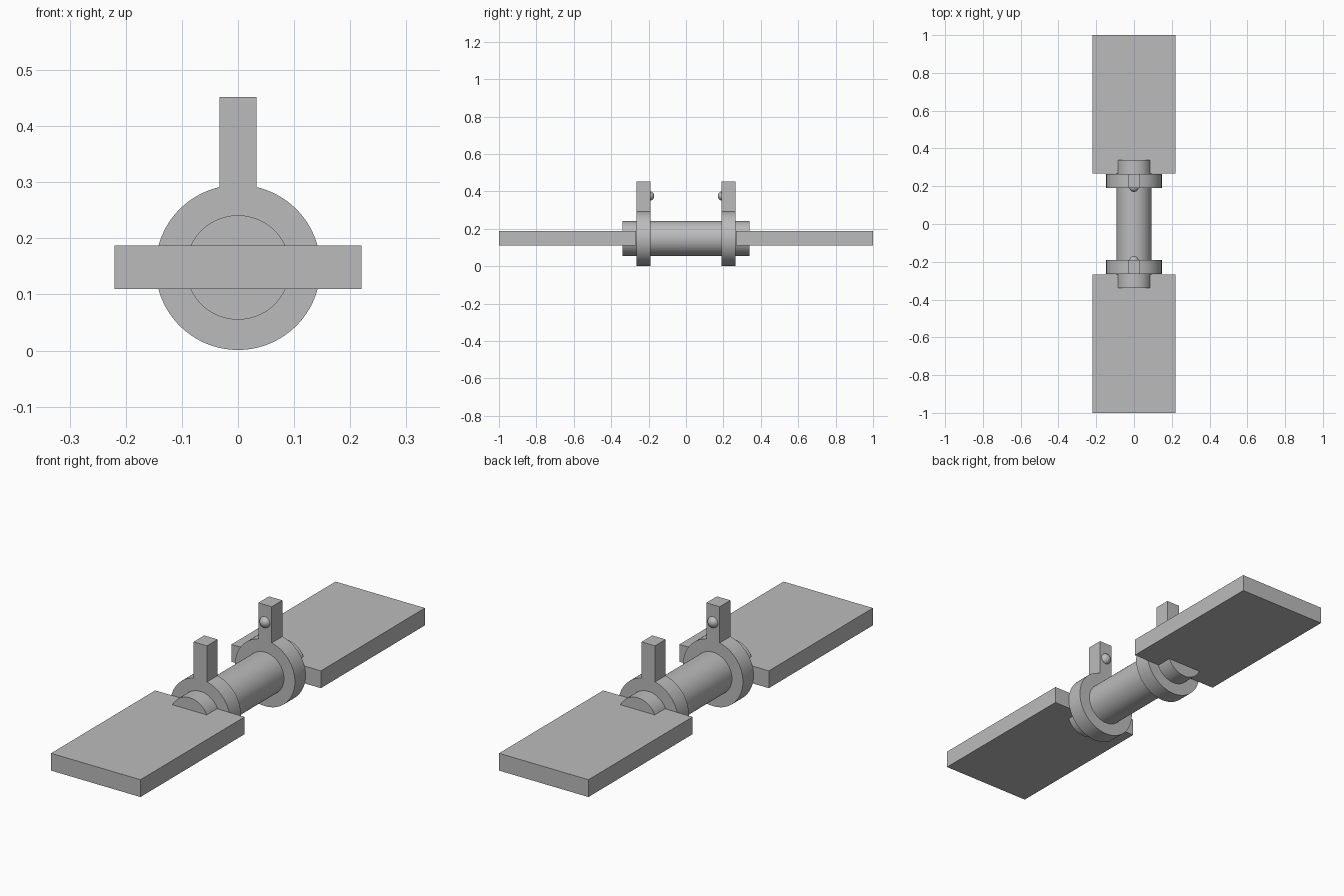
import bpy, bmesh, math
from mathutils import Matrix

cube = bpy.data.objects.get("Cube")
if cube:
    bpy.data.objects.remove(cube, do_unlink=True)

AXIS_Z = 0.148
grey = bpy.data.materials.new("plain grey")
grey.use_nodes = True
colour = (0.5, 0.5, 0.5, 1)
grey.diffuse_color = colour
grey.node_tree.nodes["Principled BSDF"].inputs["Base Color"].default_value = colour


def finish(name, bm, smooth=True):
    bmesh.ops.recalc_face_normals(bm, faces=bm.faces)
    mesh = bpy.data.meshes.new(name)
    bm.to_mesh(mesh)
    bm.free()
    mesh.materials.append(grey)
    obj = bpy.data.objects.new(name, mesh)
    bpy.context.collection.objects.link(obj)
    if smooth:
        bpy.ops.object.select_all(action="DESELECT")
        obj.select_set(True)
        bpy.context.view_layer.objects.active = obj
        bpy.ops.object.shade_smooth_by_angle(angle=math.radians(30))
    return obj


def extrude_profile(name, points, y0, y1):
    """Extrude an outline of (x, z) points along y."""
    bm = bmesh.new()
    face = bm.faces.new([bm.verts.new((x, y0, z)) for x, z in points])
    new = bmesh.ops.extrude_face_region(bm, geom=[face])["geom"]
    verts = [v for v in new if isinstance(v, bmesh.types.BMVert)]
    bmesh.ops.translate(bm, verts=verts, vec=(0, y1 - y0, 0))
    return finish(name, bm)


def arc(radius, start, end, steps):
    angles = [start + (end - start) * i / steps for i in range(steps + 1)]
    return [(radius * math.cos(a), AXIS_Z + radius * math.sin(a)) for a in angles]


# Central axle running through both collars
extrude_profile("axle", arc(0.093, 0, math.tau, 96)[:-1], -0.34, 0.34)

# Collar outline: a disc with an upright post
collar_r, post_w, post_top = 0.147, 0.033, 0.452
gap = math.asin(post_w / collar_r)
up = math.pi / 2
collar = arc(collar_r, up + gap, up - gap + math.tau, 96)
collar += [(post_w, post_top), (-post_w, post_top)]

# Flat pedal outline
pw, pz0, pz1 = 0.22, 0.11, 0.187
pedal = [(-pw, pz0), (pw, pz0), (pw, pz1), (-pw, pz1)]

for end, s in (("front", -1), ("back", 1)):
    extrude_profile(end + "_collar_post", collar, s * 0.19, s * 0.265)
    extrude_profile(end + "_plate", pedal, s * 0.268, s * 1.0)
    # Round stud on the inner face of the post
    bm = bmesh.new()
    bmesh.ops.create_uvsphere(bm, u_segments=32, v_segments=16, radius=0.025,
                              matrix=Matrix.Translation((0, s * 0.195, 0.375)))
    finish(end + "_stud", bm)
